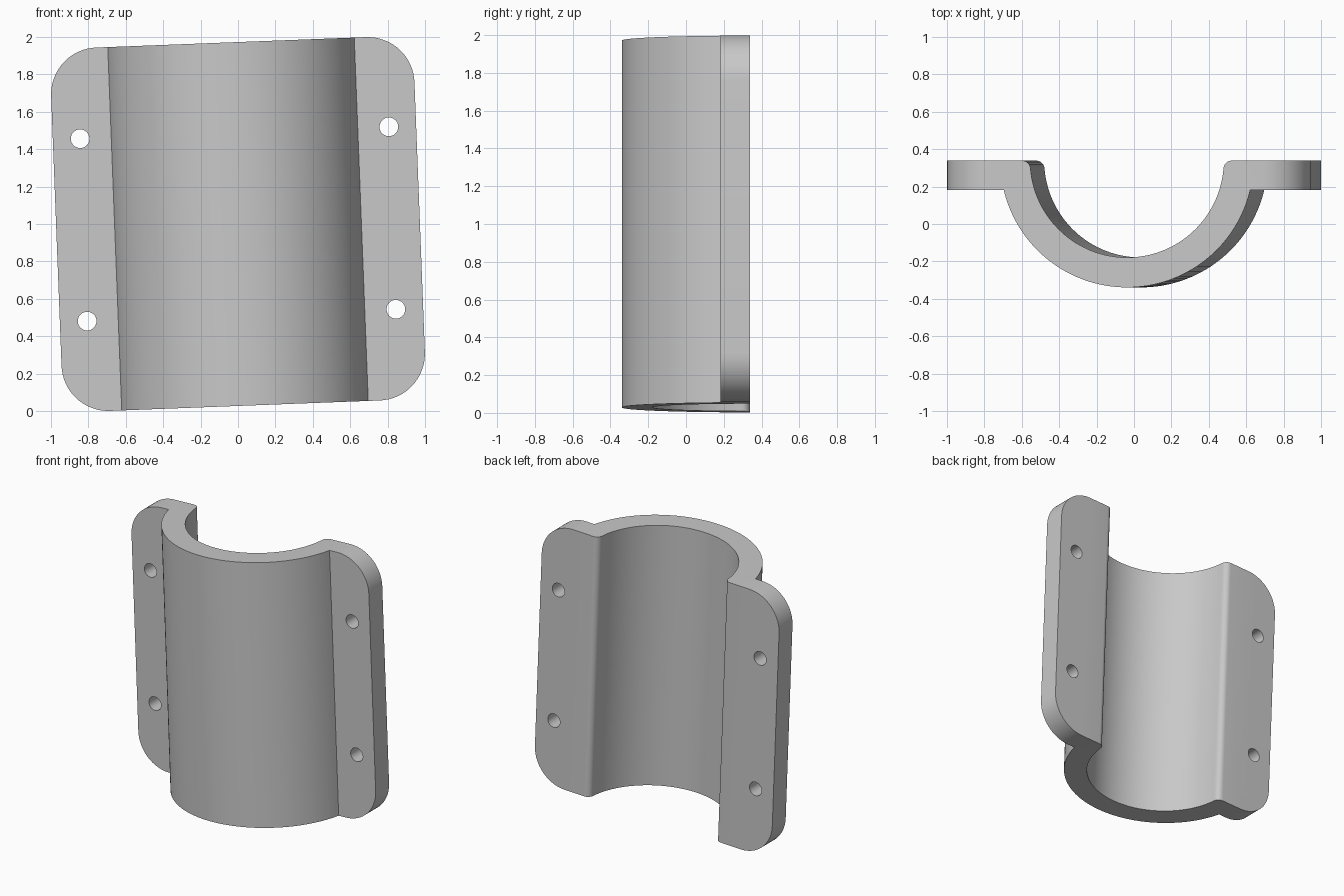
import bpy, bmesh, math
from mathutils import Matrix

default = bpy.data.objects.get("Cube")
if default:
    bpy.data.objects.remove(default, do_unlink=True)

HALF = 0.972            # half width and half height of the plate
BACK, FRONT = 0.339, 0.182   # flange planes
OUTER, INNER = 0.678, 0.518  # shell radii, centred on the back plane
LIP = 0.045             # rounded inner lip
CORNER = 0.25
TILT = -0.0385

grey = bpy.data.materials.new("light_grey")
grey.use_nodes = True
grey.diffuse_color = (0.58, 0.58, 0.58, 1)
grey.node_tree.nodes["Principled BSDF"].inputs["Base Color"].default_value = (0.58, 0.58, 0.58, 1)


def arc(cx, cy, r, a0, a1, n):
    """Points on an arc from angle a0 to a1."""
    return [(cx + r * math.cos(a0 + (a1 - a0) * i / n),
             cy + r * math.sin(a0 + (a1 - a0) * i / n)) for i in range(n + 1)]


def make_object(name, bm):
    bmesh.ops.recalc_face_normals(bm, faces=bm.faces)
    mesh = bpy.data.meshes.new(name)
    bm.to_mesh(mesh)
    bm.free()
    mesh.materials.append(grey)
    obj = bpy.data.objects.new(name, mesh)
    bpy.context.collection.objects.link(obj)
    return obj


# Cross-section: half shell with a flange on each side
drop = math.asin((BACK - FRONT) / OUTER)
lip_x = math.sqrt((INNER + LIP) ** 2 - LIP ** 2)
lip_a = math.asin(LIP / (INNER + LIP))
profile = [(-HALF, BACK), (-HALF, FRONT)]
profile += arc(0, BACK, OUTER, math.pi + drop, 2 * math.pi - drop, 64)
profile += [(HALF, FRONT), (HALF, BACK)]
profile += arc(lip_x, BACK - LIP, LIP, math.pi / 2, math.pi - lip_a, 8)
profile += arc(0, BACK, INNER, -lip_a, lip_a - math.pi, 64)[1:-1]
profile += arc(-lip_x, BACK - LIP, LIP, lip_a, math.pi / 2, 8)

# Extrude the section, then round the four flange corners
bm = bmesh.new()
face = bm.faces.new([bm.verts.new((x, y, -HALF)) for x, y in profile])
ext = bmesh.ops.extrude_face_region(bm, geom=[face])
top = [v for v in ext["geom"] if isinstance(v, bmesh.types.BMVert)]
bmesh.ops.translate(bm, verts=top, vec=(0, 0, 2 * HALF))
corners = [e for e in bm.edges
           if all(abs(v.co.x) > HALF - 0.001 for v in e.verts)
           and abs(e.verts[0].co.y - e.verts[1].co.y) > 0.1]
bmesh.ops.bevel(bm, geom=corners, offset=CORNER, segments=16,
                profile=0.5, affect="EDGES")
bracket = make_object("clamp_half_shell", bm)

# Four bolt holes
bm = bmesh.new()
for sx in (-1, 1):
    for sz in (-1, 1):
        place = (Matrix.Translation((sx * 0.826, (BACK + FRONT) / 2, sz * 0.488))
                 @ Matrix.Rotation(math.pi / 2, 4, "X"))
        bmesh.ops.create_cone(bm, cap_ends=True, segments=32, radius1=0.05,
                              radius2=0.05, depth=0.4, matrix=place)
cutter = make_object("bolt_hole_cutter", bm)

bpy.context.view_layer.objects.active = bracket
bracket.select_set(True)
mod = bracket.modifiers.new("bolt_holes", "BOOLEAN")
mod.operation = "DIFFERENCE"
mod.solver = "EXACT"
mod.object = cutter
bpy.ops.object.modifier_apply(modifier=mod.name)
bpy.data.objects.remove(cutter, do_unlink=True)

# Slight sideways lean, standing on the ground
bracket.data.transform(Matrix.Translation((0, 0, 1)) @ Matrix.Rotation(TILT, 4, "Y"))
bpy.ops.object.shade_smooth_by_angle(angle=math.radians(30))
